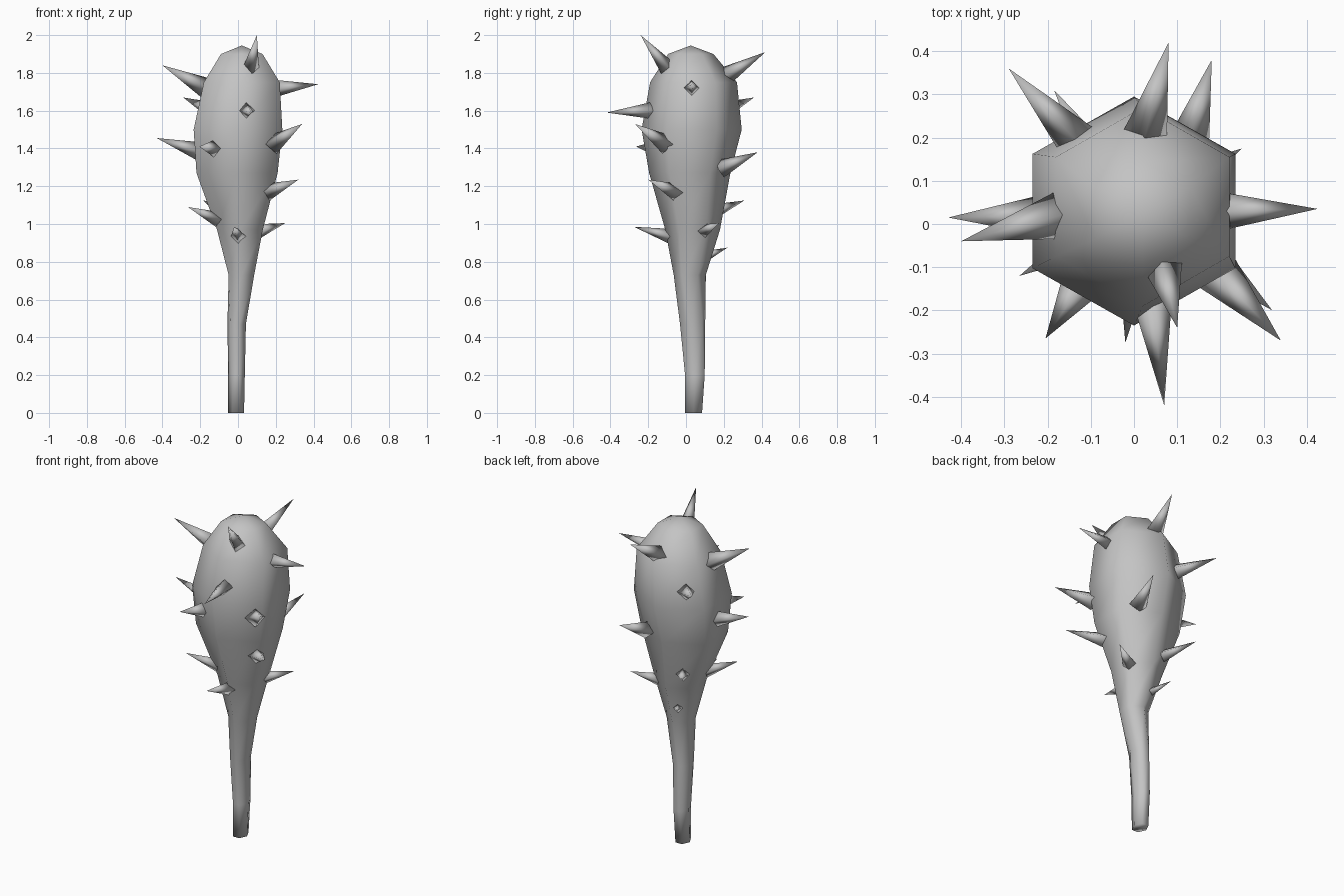
import bpy, bmesh, math
from mathutils import Vector

cube = bpy.data.objects.get("Cube")
if cube:
    bpy.data.objects.remove(cube)

grey = bpy.data.materials.new("plain grey")
grey.use_nodes = True
COLOUR = (0.55, 0.55, 0.55, 1)
grey.diffuse_color = COLOUR
grey.node_tree.nodes["Principled BSDF"].inputs["Base Color"].default_value = COLOUR


def finish(name, bm):
    """Turn a bmesh into a smooth shaded object."""
    bmesh.ops.recalc_face_normals(bm, faces=bm.faces)
    for f in bm.faces:
        f.smooth = True
    mesh = bpy.data.meshes.new(name)
    bm.to_mesh(mesh)
    bm.free()
    mesh.materials.append(grey)
    obj = bpy.data.objects.new(name, mesh)
    bpy.context.collection.objects.link(obj)
    return obj


# Club body: six-sided rings (height, centre x, centre y, radius x, radius y, twist)
SIDES = 6
RINGS = [
    (0.0, -0.01, 0.04, 0.042, 0.052, 30),
    (0.2, -0.008, 0.047, 0.044, 0.06, 30),
    (0.47, -0.007, 0.035, 0.05, 0.07, 18),
    (0.73, 0.018, 0.02, 0.078, 0.085, 0),
    (0.97, 0.01, 0.035, 0.14, 0.145, 0),
    (1.27, -0.005, 0.02, 0.248, 0.215, 0),
    (1.5, 0.0, 0.03, 0.271, 0.265, 0),
    (1.75, 0.02, 0.04, 0.232, 0.23, 0),
    (1.9, 0.02, 0.025, 0.127, 0.12, 0),
]
bm = bmesh.new()
loops = []
for z, cx, cy, rx, ry, twist in RINGS:
    angles = [math.radians(30 + twist + i * 360 / SIDES) for i in range(SIDES)]
    loops.append([bm.verts.new((cx + rx * math.cos(a), cy + ry * math.sin(a), z))
                  for a in angles])
for low, high in zip(loops, loops[1:]):
    for i in range(SIDES):
        j = (i + 1) % SIDES
        bm.faces.new((low[i], low[j], high[j], high[i]))
bm.faces.new(loops[0])
crown = bm.verts.new((0.02, 0.025, 1.945))
for i in range(SIDES):
    bm.faces.new((loops[-1][i], loops[-1][(i + 1) % SIDES], crown))
finish("club_body", bm)


# Spikes: four-sided cones running from a base point to a tip
def spike(name, base, tip, radius):
    base, tip = Vector(base), Vector(tip)
    axis = (tip - base).normalized()
    base -= axis * 0.02
    side = axis.cross(Vector((0, 0, 1))).normalized()
    up = side.cross(axis)
    bm = bmesh.new()
    ring = [bm.verts.new(base + d * radius) for d in (side, up, -side, -up)]
    point = bm.verts.new(tip)
    for i in range(4):
        bm.faces.new((ring[i], ring[(i + 1) % 4], point))
    bm.faces.new(ring)
    finish(name, bm)


SPIKES = [
    ((0.07, -0.11, 1.84), (0.10, -0.24, 2.0), 0.045),
    ((-0.17, 0.02, 1.72), (-0.40, -0.04, 1.84), 0.06),
    ((0.22, 0.03, 1.72), (0.425, 0.035, 1.74), 0.045),
    ((0.03, 0.22, 1.79), (0.08, 0.42, 1.91), 0.052),
    ((0.045, -0.2, 1.6), (0.07, -0.42, 1.59), 0.045),
    ((0.2, -0.12, 1.43), (0.34, -0.27, 1.53), 0.055),
    ((-0.22, 0.02, 1.39), (-0.43, 0.015, 1.455), 0.05),
    ((-0.14, 0.2, 1.6), (-0.29, 0.36, 1.67), 0.05),
    ((0.13, 0.2, 1.3), (0.18, 0.38, 1.38), 0.05),
    ((0.16, -0.06, 1.17), (0.32, -0.2, 1.235), 0.05),
    ((-0.13, -0.15, 1.4), (-0.205, -0.265, 1.41), 0.05),
    ((-0.12, -0.04, 1.03), (-0.265, -0.12, 1.09), 0.042),
    ((0.0, -0.1, 0.94), (-0.02, -0.275, 0.985), 0.04),
    ((0.12, 0.1, 0.965), (0.25, 0.175, 1.005), 0.04),
    ((-0.09, 0.16, 1.07), (-0.185, 0.31, 1.125), 0.04),
    ((-0.035, 0.13, 0.84), (-0.08, 0.22, 0.875), 0.026),
]
for n, (base, tip, radius) in enumerate(SPIKES, 1):
    spike(f"spike_{n}", base, tip, radius)
